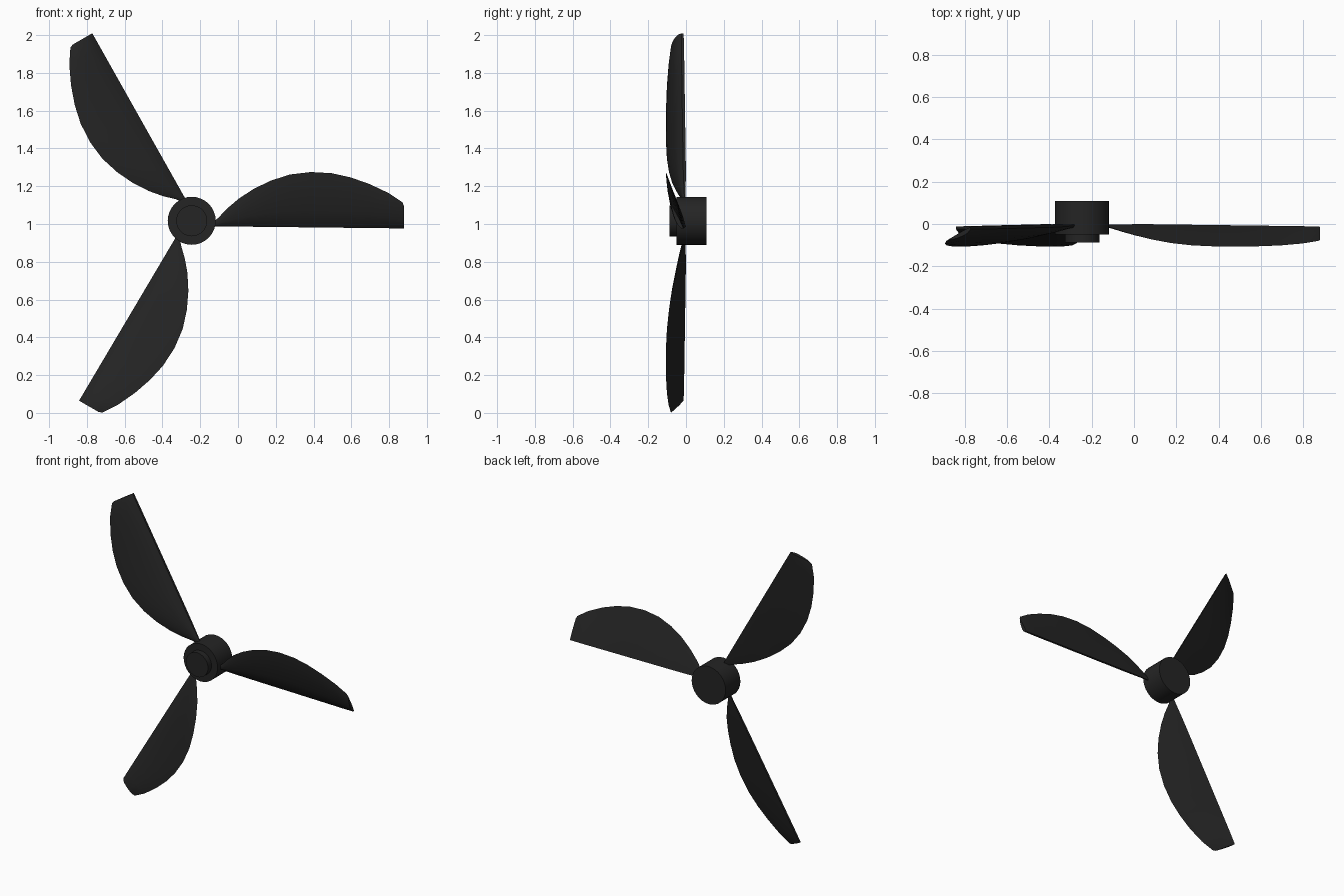
import bpy, bmesh, math
from mathutils import Vector, Matrix

cube = bpy.data.objects.get("Cube")
if cube:
    bpy.data.objects.remove(cube, do_unlink=True)

black = bpy.data.materials.new("matte_black")
black.use_nodes = True
colour = (0.018, 0.018, 0.018, 1)
black.diffuse_color = colour
bsdf = black.node_tree.nodes["Principled BSDF"]
bsdf.inputs["Base Color"].default_value = colour
bsdf.inputs["Roughness"].default_value = 0.6

HUB = Vector((-0.245, 0, 1.017))


def finish(name, bm, angle):
    bmesh.ops.recalc_face_normals(bm, faces=bm.faces)
    mesh = bpy.data.meshes.new(name)
    bm.to_mesh(mesh)
    bm.free()
    mesh.materials.append(black)
    obj = bpy.data.objects.new(name, mesh)
    bpy.context.collection.objects.link(obj)
    bpy.ops.object.select_all(action="DESELECT")
    obj.select_set(True)
    bpy.context.view_layer.objects.active = obj
    bpy.ops.object.shade_smooth_by_angle(angle=math.radians(angle))
    return obj


def disc(name, radius, front, back):
    """Cylinder along y between two depths, centred on the hub axis."""
    bm = bmesh.new()
    place = Matrix.Translation(HUB + Vector((0, (front + back) / 2, 0)))
    bmesh.ops.create_cone(bm, cap_ends=True, segments=32, radius1=radius, radius2=radius,
                          depth=back - front, matrix=place @ Matrix.Rotation(math.pi / 2, 4, "X"))
    return finish(name, bm, 30)


# Hub and its front cap
disc("hub", 0.127, -0.05, 0.108)
disc("hub_cap", 0.082, -0.088, -0.045)

# Blade stations: distance from hub axis, trailing edge height, trailing edge depth
STATIONS = [(0.10, -0.015, -0.008), (0.14, 0.015, -0.018), (0.19, 0.067, -0.035),
            (0.25, 0.118, -0.052), (0.33, 0.17, -0.073), (0.42, 0.213, -0.09),
            (0.52, 0.245, -0.101), (0.63, 0.258, -0.106), (0.74, 0.252, -0.107),
            (0.84, 0.23, -0.105), (0.94, 0.195, -0.101), (1.04, 0.148, -0.092),
            (1.115, 0.098, -0.08), (1.123, 0.08, -0.075)]

# Section: fraction of chord, thickness offset (negative bulges to the front)
SECTION = [(0, 0.3), (0, -0.3), (0.12, -0.85), (0.3, -1.0), (0.6, -0.8), (0.85, -0.4),
           (1, 0), (0.8, 0.12), (0.4, 0.35)]


def blade(name, angle):
    bm = bmesh.new()
    turn = Matrix.Translation(HUB) @ Matrix.Rotation(-angle, 4, "Y")
    rings = []
    for dist, top, depth in STATIONS:
        low = -0.028 - 0.011 * dist
        lead = -0.004 - 0.013 * dist
        thick = min(0.024, 0.1 * (top - low) + 0.006)
        rings.append([bm.verts.new(turn @ Vector((dist, lead + (depth - lead) * f + thick * t,
                                                  low + (top - low) * f)))
                      for f, t in SECTION])
    n = len(SECTION)
    for a, b in zip(rings, rings[1:]):
        for i in range(n):
            j = (i + 1) % n
            bm.faces.new((a[i], a[j], b[j], b[i]))
    bm.faces.new(rings[0])
    bm.faces.new(rings[-1])
    return finish(name, bm, 30)


for i, label in enumerate(("left_blade", "upper_blade", "lower_blade")):
    blade(label, math.radians(120 * i))
